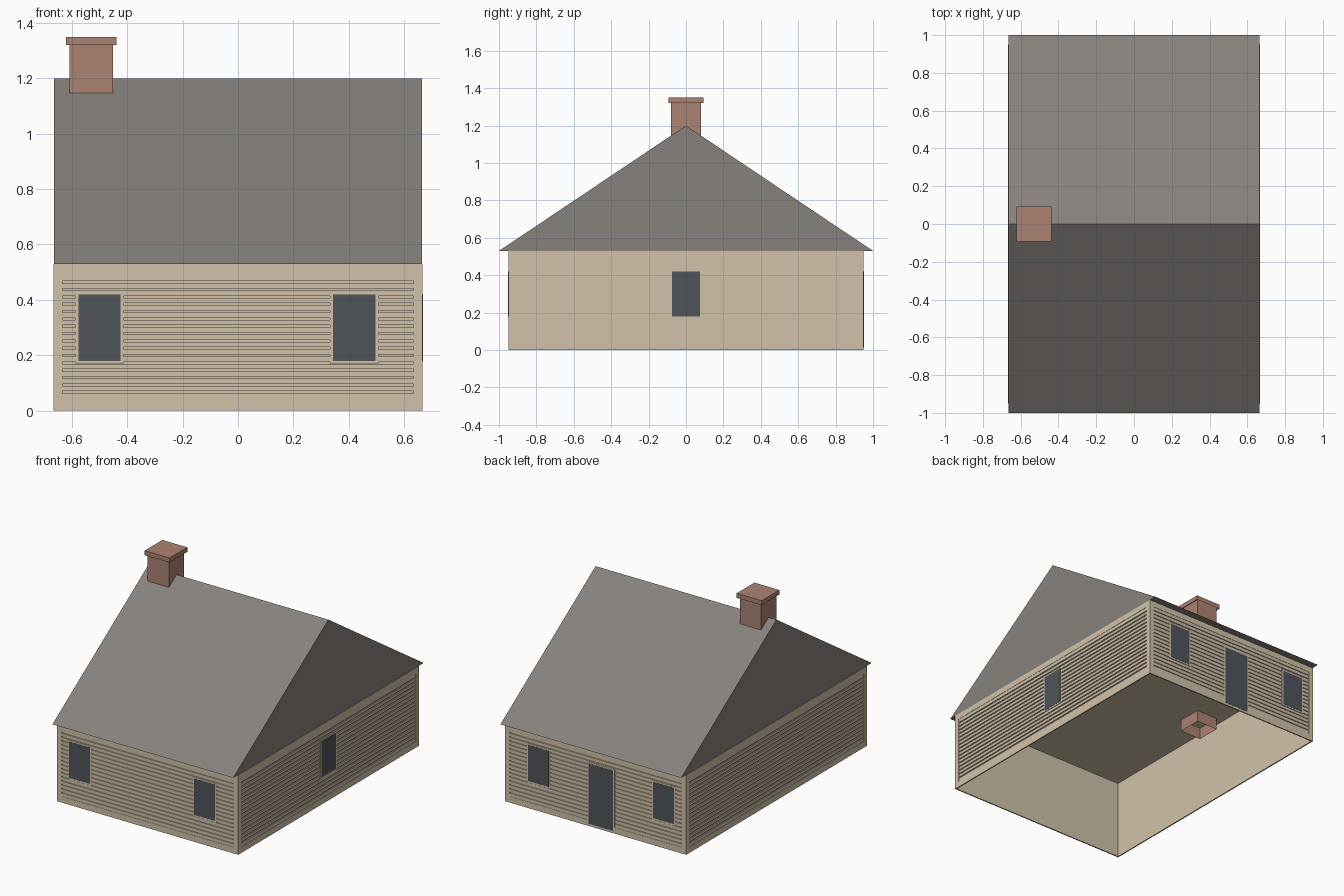
import bpy, bmesh
from math import pi
from mathutils import Matrix, Vector

old = bpy.data.objects.get("Cube")
if old:
    bpy.data.objects.remove(old, do_unlink=True)


def material(name, rgb):
    m = bpy.data.materials.new(name)
    m.use_nodes = True
    m.diffuse_color = (*rgb, 1)
    bsdf = next(n for n in m.node_tree.nodes if n.type == 'BSDF_PRINCIPLED')
    bsdf.inputs["Base Color"].default_value = (*rgb, 1)
    return m


TAN = material("tan_siding", (0.64, 0.54, 0.40))
ROOF = material("grey_roof", (0.24, 0.222, 0.20))
BRICK = material("red_brick", (0.41, 0.23, 0.168))
GLASS = material("dark_glass", (0.078, 0.089, 0.102))


def finish(bm, name, mat, matrix=None):
    if matrix:
        bm.transform(matrix)
    mesh = bpy.data.meshes.new(name)
    bm.to_mesh(mesh)
    bm.free()
    mesh.materials.append(mat)
    obj = bpy.data.objects.new(name, mesh)
    bpy.context.collection.objects.link(obj)
    return obj


def add_box(bm, x, y, z, open_bottom=False):
    """Box from three (low, high) ranges, optionally without its bottom."""
    size = Vector((x[1] - x[0], y[1] - y[0], z[1] - z[0]))
    mid = Vector((x[0] + x[1], y[0] + y[1], z[0] + z[1])) / 2
    verts = bmesh.ops.create_cube(
        bm, size=1, matrix=Matrix.Translation(mid) @ Matrix.Diagonal((*size, 1)))["verts"]
    if open_bottom:
        faces = {f for v in verts for f in v.link_faces if f.normal.z < -0.5}
        bmesh.ops.delete(bm, geom=list(faces), context='FACES_ONLY')


def box(name, mat, x, y, z, open_bottom=False, matrix=None):
    bm = bmesh.new()
    add_box(bm, x, y, z, open_bottom)
    return finish(bm, name, mat, matrix)


HX, HY, H = 0.667, 0.95, 0.529   # half width, half depth, wall height
RECESS = 0.008                   # depth of the siding panel
LOW, HIGH = 0.04, 0.49           # siding panel height range
BOARDS = 17
GAP = 0.008

# Hollow wall core with a ceiling and no floor
ix, iy = HX - RECESS, HY - RECESS
box("wall_core", TAN, (-ix, ix), (-iy, iy), (0, H - 0.001), True)


def wall(name, half, dist, angle, windows=(), door=None):
    """Framed clapboard wall; built facing -y at y = -dist, then turned."""
    turn = Matrix.Rotation(angle, 4, 'Z')
    out, back = -dist, -dist + RECESS
    panel = half - 0.034

    # Border around the siding
    bm = bmesh.new()
    for u in ((-half, -panel), (panel, half)):
        add_box(bm, u, (out, back), (0, H))
    for z in ((0, LOW), (HIGH, H)):
        add_box(bm, (-panel, panel), (out, back), z)
    finish(bm, name + "_border", TAN, turn)

    # Horizontal boards with grooves between them
    bm = bmesh.new()
    pitch = (HIGH - LOW) / BOARDS
    for i in range(BOARDS):
        z = LOW + i * pitch
        low = z + (GAP / 2 if i else 0)
        high = z + pitch - (GAP / 2 if i < BOARDS - 1 else 0)
        add_box(bm, (-panel, panel), (out + 0.002, back), (low, high))
    finish(bm, name + "_boards", TAN, turn)

    # Window frames and panes
    for n, u in enumerate(windows, 1):
        box(f"{name}_window_frame_{n}", TAN, (u - 0.087, u + 0.087),
            (out, back), (0.17, 0.43), matrix=turn)
        box(f"{name}_window_pane_{n}", GLASS, (u - 0.076, u + 0.076),
            (out - 0.001, out + 0.001), (0.18, 0.42), matrix=turn)

    # Door
    if door is not None:
        box(name + "_door_frame", TAN, (door - 0.1, door + 0.1),
            (out, back), (0.005, 0.425), matrix=turn)
        box(name + "_door", GLASS, (door - 0.09, door + 0.09),
            (out - 0.001, out + 0.001), (0.015, 0.415), matrix=turn)


wall("front_wall", HX, HY, 0, windows=(-0.5, 0.42))
wall("back_wall", HX, HY, pi, windows=(0.5, -0.42), door=0.04)
wall("left_wall", HY, HX, pi / 2, windows=(0,))
wall("right_wall", HY, HX, -pi / 2)

# Gabled roof prism
bm = bmesh.new()
tri = [bm.verts.new((-0.665, y, z)) for y, z in ((-1, 0.53), (1, 0.53), (0, 1.2))]
end = bm.faces.new(tri)
ext = bmesh.ops.extrude_face_region(bm, geom=[end], use_keep_orig=True)
bmesh.ops.translate(bm, vec=(1.33, 0, 0),
                    verts=[v for v in ext["geom"] if isinstance(v, bmesh.types.BMVert)])
bmesh.ops.recalc_face_normals(bm, faces=bm.faces)
finish(bm, "roof", ROOF)

# Chimney, reaching down through the ceiling
box("chimney_shaft", BRICK, (-0.608, -0.452), (-0.08, 0.08), (0.45, 1.33), True)
box("chimney_cap", BRICK, (-0.622, -0.438), (-0.093, 0.093), (1.32, 1.35), True)
